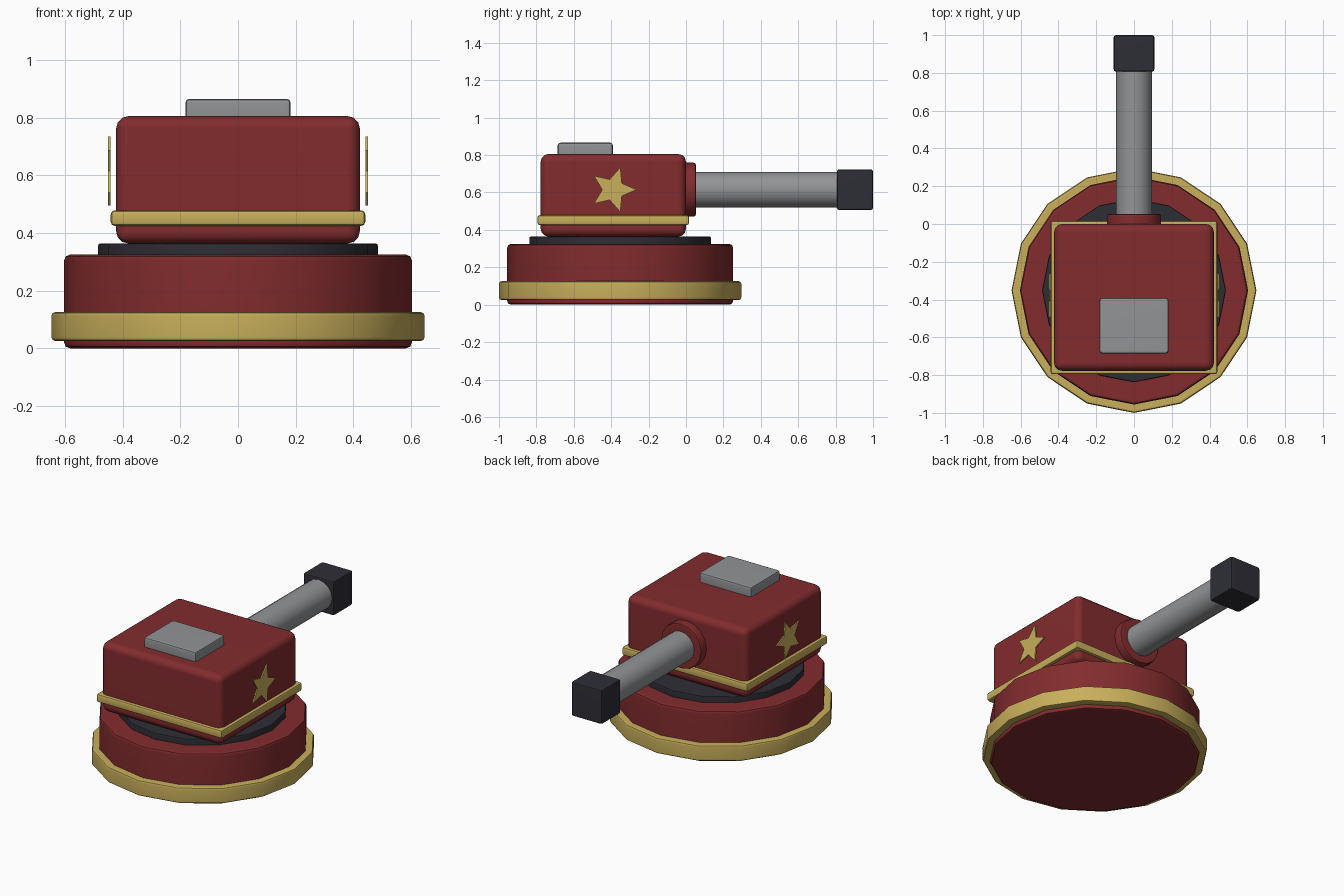
import bpy, bmesh, math
from mathutils import Matrix, Vector

if "Cube" in bpy.data.objects:
    bpy.data.objects.remove(bpy.data.objects["Cube"])


def material(name, rgb):
    m = bpy.data.materials.new(name)
    m.diffuse_color = (*rgb, 1.0)
    m.use_nodes = True
    m.node_tree.nodes["Principled BSDF"].inputs["Base Color"].default_value = m.diffuse_color
    return m


RED = material("dark red paint", (0.225, 0.025, 0.027))
GOLD = material("gold trim", (0.58, 0.43, 0.105))
GREY = material("steel grey", (0.29, 0.295, 0.305))
DARK = material("charcoal", (0.027, 0.027, 0.037))


def finish(bm, name, mat, bevel=0.0, segments=2):
    """Bevel the hard edges, then turn the bmesh into a smooth-by-angle object."""
    bm.normal_update()
    if bevel:
        hard = [e for e in bm.edges if e.calc_face_angle(0) > 0.6]
        bmesh.ops.bevel(bm, geom=hard, offset=bevel, segments=segments,
                        profile=0.5, affect='EDGES', clamp_overlap=True)
    bmesh.ops.recalc_face_normals(bm, faces=bm.faces[:])
    me = bpy.data.meshes.new(name)
    bm.to_mesh(me)
    bm.free()
    me.materials.append(mat)
    ob = bpy.data.objects.new(name, me)
    bpy.context.collection.objects.link(ob)
    bpy.ops.object.select_all(action='DESELECT')
    ob.select_set(True)
    bpy.context.view_layer.objects.active = ob
    bpy.ops.object.shade_smooth_by_angle(angle=math.radians(35))
    if bevel:
        wn = ob.modifiers.new("weighted normals", 'WEIGHTED_NORMAL')
        wn.keep_sharp = True
    return ob


def box(name, mat, lo, hi, bevel, segments=2):
    lo, hi = Vector(lo), Vector(hi)
    bm = bmesh.new()
    bmesh.ops.create_cube(bm, size=1.0)
    bmesh.ops.scale(bm, vec=hi - lo, verts=bm.verts[:])
    bmesh.ops.translate(bm, vec=(lo + hi) / 2, verts=bm.verts[:])
    return finish(bm, name, mat, bevel, segments)


def cylinder(name, mat, start, end, radius, bevel=0.0, sides=16):
    start, end = Vector(start), Vector(end)
    axis = end - start
    bm = bmesh.new()
    bmesh.ops.create_cone(bm, cap_ends=True, segments=sides, radius1=radius,
                          radius2=radius, depth=axis.length)
    rot = axis.to_track_quat('Z', 'Y').to_matrix().to_4x4()
    bmesh.ops.transform(bm, matrix=Matrix.Translation((start + end) / 2) @ rot,
                        verts=bm.verts[:])
    return finish(bm, name, mat, bevel)


def star(name, side):
    """Thin five-pointed plate floating just off the turret side."""
    cy, cz, outer, inner = -0.39, 0.615, 0.126, 0.058
    bm = bmesh.new()
    ring = []
    for i in range(10):
        r, a = (inner if i % 2 else outer), i * math.pi / 5
        ring.append(bm.verts.new((side * 0.443, cy + r * math.cos(a), cz + r * math.sin(a))))
    face = bm.faces.new(ring)
    ext = bmesh.ops.extrude_face_region(bm, geom=[face], use_keep_orig=True)
    verts = [v for v in ext["geom"] if isinstance(v, bmesh.types.BMVert)]
    bmesh.ops.translate(bm, vec=(side * 0.008, 0, 0), verts=verts)
    return finish(bm, name, GOLD)


# Round base with gold band and dark turning ring
CY = -0.352
cylinder("base_drum", RED, (0, CY, 0), (0, CY, 0.325), 0.604, 0.02)
cylinder("base_band", GOLD, (0, CY, 0.025), (0, CY, 0.126), 0.648, 0.014)
cylinder("turning_ring", DARK, (0, CY, 0.30), (0, CY, 0.364), 0.486, 0.008)

# Turret body, trim and hatch
box("turret_body", RED, (-0.423, -0.777, 0.364), (0.423, 0.0, 0.806), 0.042, 3)
box("turret_trim", GOLD, (-0.442, -0.795, 0.425), (0.442, 0.017, 0.479), 0.014)
box("hatch", GREY, (-0.183, -0.686, 0.79), (0.183, -0.391, 0.866), 0.014)

# Gun
GZ = 0.615
cylinder("barrel_collar", RED, (0, -0.03, GZ), (0, 0.053, GZ), 0.144, 0.012)
cylinder("barrel", GREY, (0, 0.0, GZ), (0, 0.83, GZ), 0.095)
box("muzzle", DARK, (-0.108, 0.807, GZ - 0.109), (0.108, 1.0, GZ + 0.109), 0.012)

# Side stars
star("right_star", 1)
star("left_star", -1)
